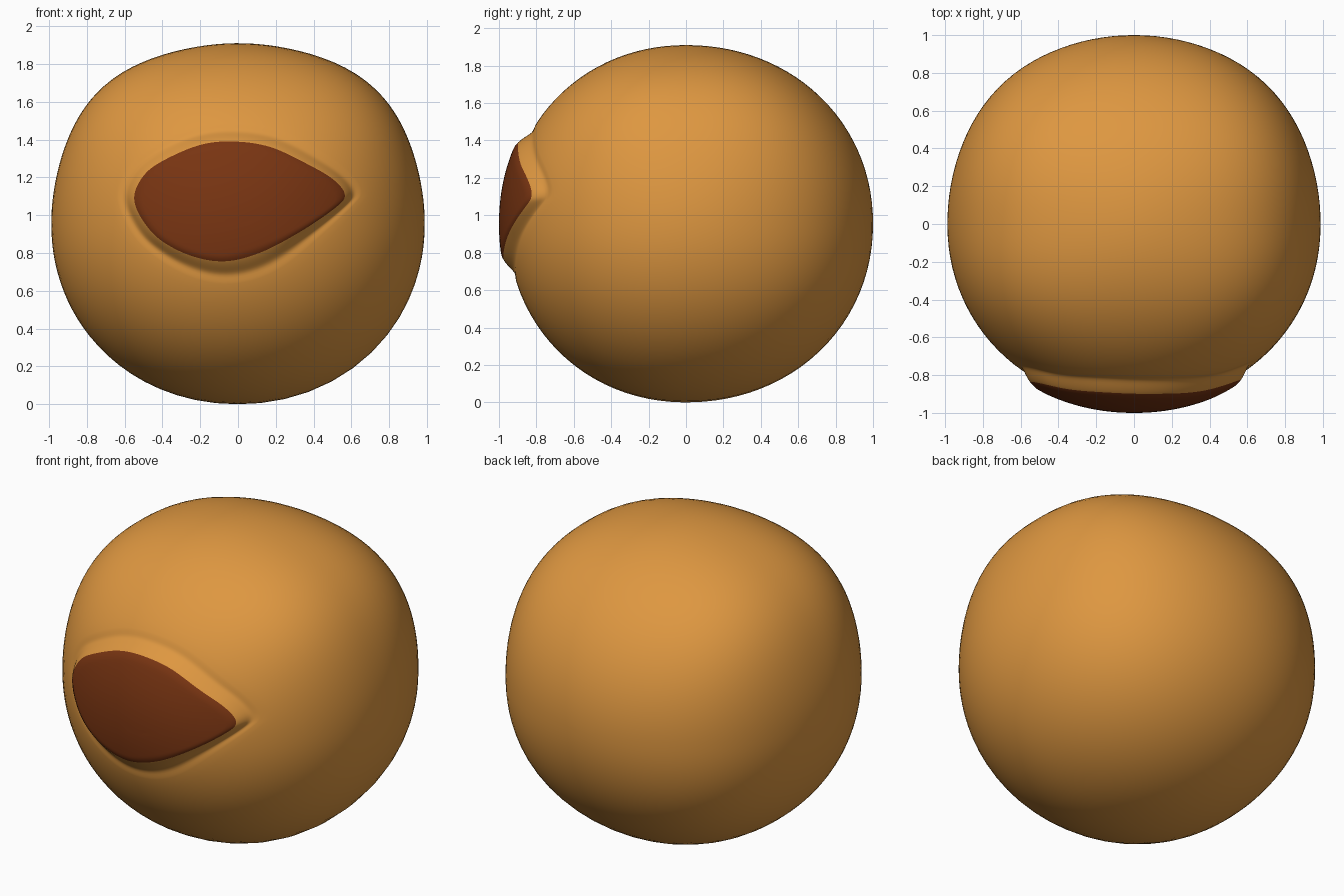
import bpy, bmesh, math
from mathutils import Vector

if "Cube" in bpy.data.objects:
    bpy.data.objects.remove(bpy.data.objects["Cube"])

CZ = 0.955                                  # height of the body centre
AX, AZ, FRONT, BACK = 0.988, 0.955, 0.955, 1.0

# Outline of the dark front pad, as seen from the front (x, z), clockwise
OUTLINE = [(-0.54, 1.09), (-0.50, 1.19), (-0.41, 1.27), (-0.21, 1.362),
           (-0.03, 1.385), (0.17, 1.355), (0.38, 1.255), (0.50, 1.18),
           (0.555, 1.105), (0.51, 1.04), (0.33, 0.915), (0.12, 0.804),
           (-0.07, 0.757), (-0.25, 0.788), (-0.41, 0.873), (-0.505, 0.985)]


def material(name, rgb):
    m = bpy.data.materials.new(name)
    m.diffuse_color = (*rgb, 1)
    m.use_nodes = True
    m.node_tree.nodes["Principled BSDF"].inputs["Base Color"].default_value = m.diffuse_color
    return m


def smoothstep(a, b, v):
    t = min(1, max(0, (v - a) / (b - a)))
    return t * t * (3 - 2 * t)


def body_radius(d):
    """Radius of the slightly boxy ball in direction d."""
    p = 2.06 + 1.0 * d.x ** 2 * max(d.z, 0) ** 2 + 0.35 * d.x ** 2 * max(d.y, 0) ** 2
    ay = FRONT if d.y < 0 else BACK
    return (abs(d.x / AX) ** p + abs(d.y / ay) ** p + abs(d.z / AZ) ** p) ** (-1 / p)


def spline(pts, steps):
    """Closed Catmull-Rom curve through the points."""
    out, n = [], len(pts)
    for i in range(n):
        a, b, c, d = (Vector(pts[(i + k) % n]) for k in (-1, 0, 1, 2))
        for s in range(steps):
            t = s / steps
            out.append(0.5 * (2 * b + (c - a) * t + (2 * a - 5 * b + 4 * c - d) * t * t
                              + (3 * b - a - 3 * c + d) * t ** 3))
    return out


# Each outline sample becomes a spoke running from the front pole to the back pole
spokes = []
for q in spline(OUTLINE, 8):
    x, z = q.x, q.y - CZ
    y = FRONT * math.sqrt(1 - (x / AX) ** 2 - (z / AZ) ** 2) + 0.035
    spokes.append((math.atan2(z, x), math.atan2(math.hypot(x, z), y)))


def surface_point(phi, theta, edge):
    d = Vector((math.sin(theta) * math.cos(phi), -math.cos(theta),
                math.sin(theta) * math.sin(phi)))
    gap = theta - edge                      # angle beyond the pad edge
    raised = 0.045 * (1 - smoothstep(-0.04, 0.10, gap))
    groove = -0.006 * math.exp(-((gap - 0.09) / 0.035) ** 2)
    return d * (body_radius(d) + raised + groove) + Vector((0, 0, CZ))


# Rings: inside the pad, fine rings over its rim, then the rest of the body
PAD = 16
inner = [(i / PAD) ** 0.8 for i in range(1, PAD + 1)]
rim = [0.012 * i for i in range(1, 13)]
REST = 44

bm = bmesh.new()
front = bm.verts.new(surface_point(0, 0, 0.5))
back = bm.verts.new(surface_point(0, math.pi, 0.5))
rings = []
for s in inner:
    rings.append([bm.verts.new(surface_point(p, e * s, e)) for p, e in spokes])
for r in rim:
    rings.append([bm.verts.new(surface_point(p, e + r, e)) for p, e in spokes])
for i in range(1, REST):
    rings.append([bm.verts.new(surface_point(
        p, (e + rim[-1]) + (math.pi - e - rim[-1]) * i / REST, e)) for p, e in spokes])

n = len(spokes)
for i in range(n):
    j = (i + 1) % n
    bm.faces.new((front, rings[0][i], rings[0][j])).material_index = 1
    bm.faces.new((back, rings[-1][j], rings[-1][i]))
    for k in range(len(rings) - 1):
        f = bm.faces.new((rings[k][i], rings[k + 1][i], rings[k + 1][j], rings[k][j]))
        f.material_index = 1 if k < PAD - 1 else 0
for f in bm.faces:
    f.smooth = True
bmesh.ops.recalc_face_normals(bm, faces=bm.faces[:])

# Round body with the raised dark pad
mesh = bpy.data.meshes.new("round_body")
bm.to_mesh(mesh)
bm.free()
mesh.materials.append(material("warm orange", (0.73, 0.31, 0.052)))
mesh.materials.append(material("dark brown", (0.19, 0.035, 0.006)))
obj = bpy.data.objects.new("round_body", mesh)
bpy.context.collection.objects.link(obj)
